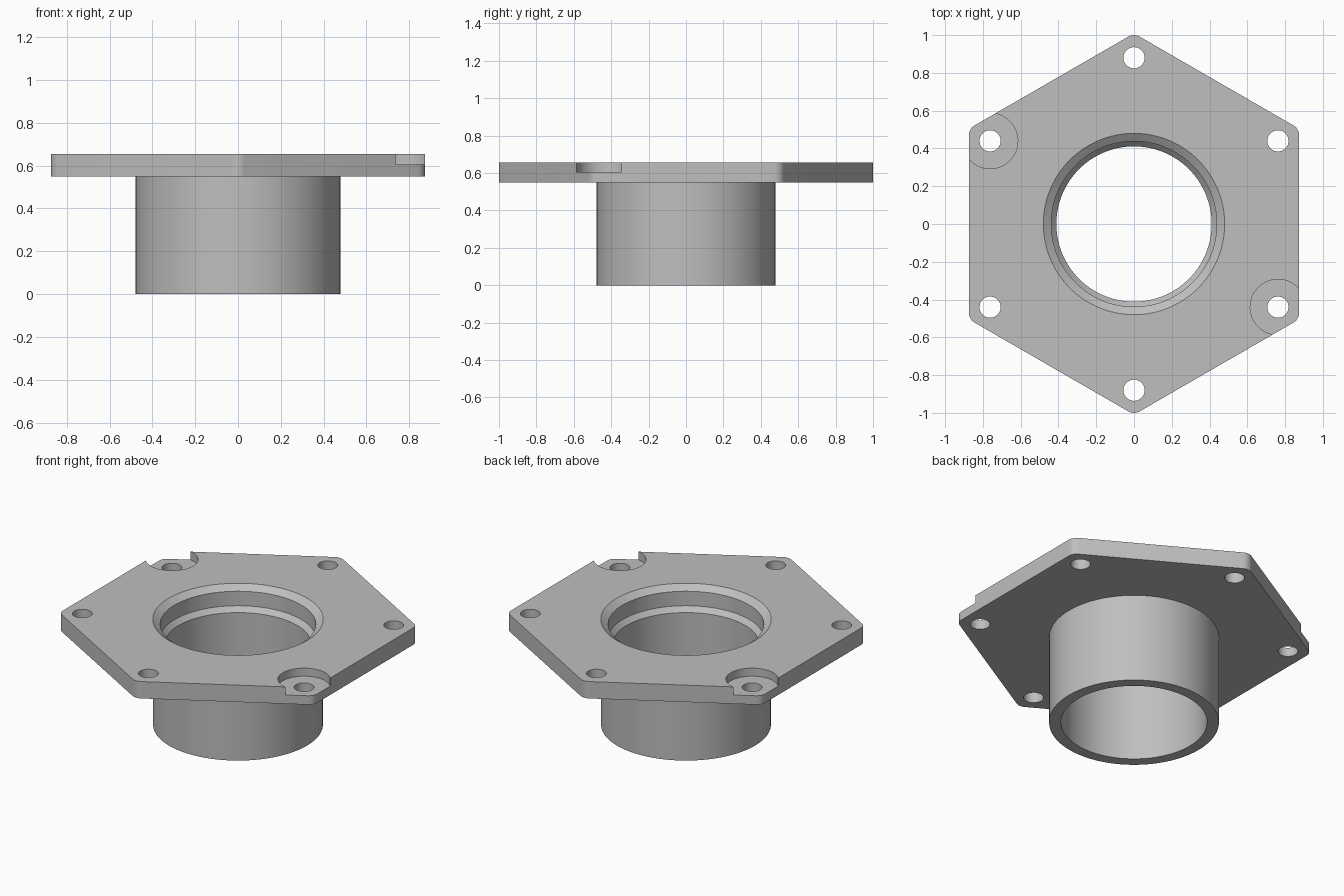
import bpy, bmesh
from math import sin, cos, pi, radians
from mathutils import Vector

cube = bpy.data.objects.get("Cube")
if cube:
    bpy.data.objects.remove(cube, do_unlink=True)

grey = bpy.data.materials.new("light grey")
grey.use_nodes = True
colour = (0.52, 0.52, 0.52, 1)
grey.diffuse_color = colour
grey.node_tree.nodes["Principled BSDF"].inputs["Base Color"].default_value = colour

BASE, SEAT, TOP = 0.55, 0.605, 0.655
BOLT_CIRCLE = 0.88


def stack(name, rings):
    """Closed solid skinned through equal-length rings of points, bottom to top."""
    bm = bmesh.new()
    rows = [[bm.verts.new(p) for p in ring] for ring in rings]
    n = len(rows[0])
    for low, high in zip(rows, rows[1:]):
        for i in range(n):
            j = (i + 1) % n
            bm.faces.new((low[i], low[j], high[j], high[i]))
    bm.faces.new(rows[0][::-1])
    bm.faces.new(rows[-1])
    mesh = bpy.data.meshes.new(name)
    bm.to_mesh(mesh)
    bm.free()
    mesh.materials.append(grey)
    obj = bpy.data.objects.new(name, mesh)
    bpy.context.collection.objects.link(obj)
    return obj


def lathe(name, profile, centre=(0, 0), steps=128):
    """Turned solid from (radius, height) pairs."""
    return stack(name, [[(centre[0] + r * cos(2 * pi * i / steps),
                          centre[1] + r * sin(2 * pi * i / steps), z)
                         for i in range(steps)] for r, z in profile])


def combine(body, tool, operation):
    mod = body.modifiers.new(operation.lower(), 'BOOLEAN')
    mod.operation, mod.solver, mod.object = operation, 'EXACT', tool
    bpy.context.view_layer.objects.active = body
    bpy.ops.object.modifier_apply(modifier=mod.name)
    bpy.data.objects.remove(tool, do_unlink=True)


def bolt_point(k):
    a = radians(30 + 60 * k)
    return BOLT_CIRCLE * cos(a), BOLT_CIRCLE * sin(a)


# Hexagonal flange with rounded corners
corner = 0.06
outline = []
for k in range(6):
    a = radians(30 + 60 * k)
    for s in range(-4, 5):
        t = a + radians(30) * s / 4
        outline.append(Vector((cos(a), sin(a))) * (1 - corner)
                       + Vector((cos(t), sin(t))) * corner)
flange = stack("flange_with_sleeve", [[(p.x, p.y, z) for p in outline] for z in (BASE, TOP)])

# Sleeve below the flange
combine(flange, lathe("sleeve", [(0.478, 0), (0.478, 0.6)]), 'UNION')

# Stepped bore with a conical seat and a chamfered mouth
bore = [(0.411, -0.1), (0.411, 0.505), (0.438, 0.535),
        (0.438, TOP - 0.03), (0.48, TOP), (0.48, TOP + 0.1)]
combine(flange, lathe("bore", bore), 'DIFFERENCE')

# Bolt holes, with round recesses at two opposite corners
for k in range(6):
    if k in (2, 5):
        combine(flange, lathe("recess", [(0.147, SEAT), (0.147, 0.8)],
                              bolt_point(k), 64), 'DIFFERENCE')
    combine(flange, lathe("bolt_hole", [(0.056, 0.4), (0.056, 0.8)],
                          bolt_point(k), 48), 'DIFFERENCE')

bpy.ops.object.select_all(action='DESELECT')
flange.select_set(True)
bpy.context.view_layer.objects.active = flange
bpy.ops.object.shade_smooth_by_angle(angle=radians(25))
